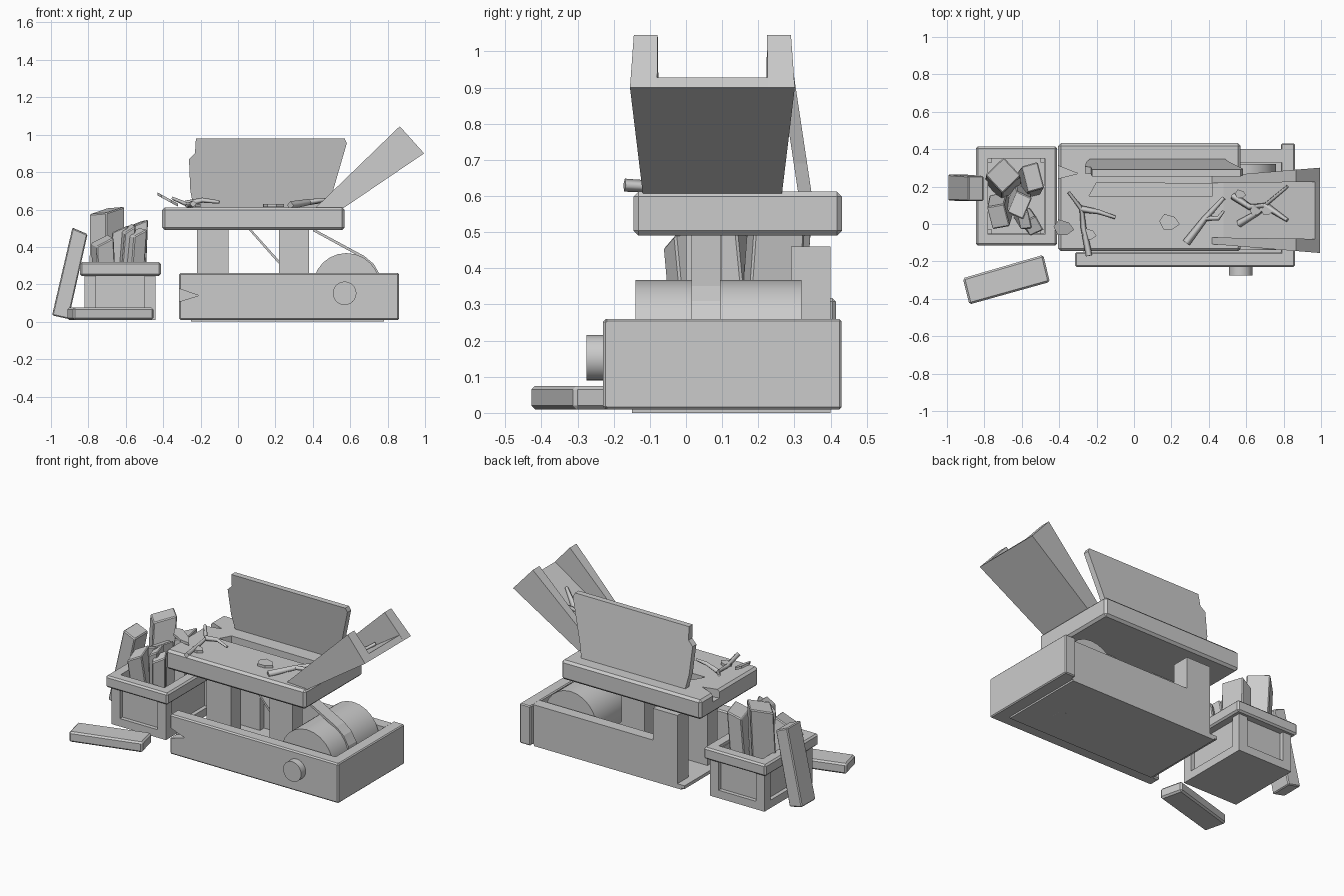
import bpy, bmesh, math
from mathutils import Vector

if "Cube" in bpy.data.objects:
    bpy.data.objects.remove(bpy.data.objects["Cube"])


def mesh_obj(name, verts, faces):
    bm = bmesh.new()
    vs = [bm.verts.new(v) for v in verts]
    for f in faces:
        bm.faces.new([vs[i] for i in f])
    bmesh.ops.recalc_face_normals(bm, faces=bm.faces)
    me = bpy.data.meshes.new(name)
    bm.to_mesh(me)
    bm.free()
    ob = bpy.data.objects.new(name, me)
    bpy.context.collection.objects.link(ob)
    return ob


def loft(name, a, b):
    """Closed solid between two loops with the same number of points."""
    n = len(a)
    faces = [list(range(n)), list(range(n, 2 * n))]
    faces += [[i, (i + 1) % n, n + (i + 1) % n, n + i] for i in range(n)]
    return mesh_obj(name, list(a) + list(b), faces)


def bevel(ob, w):
    m = ob.modifiers.new("bevel", 'BEVEL')
    m.width, m.segments, m.limit_method = w, 1, 'ANGLE'
    return ob


def box(name, x0, x1, y0, y1, z0, z1, bev=0):
    ring = [(x0, y0), (x1, y0), (x1, y1), (x0, y1)]
    ob = loft(name, [(x, y, z0) for x, y in ring], [(x, y, z1) for x, y in ring])
    return bevel(ob, bev) if bev else ob


def prism_y(name, pts, y0, y1):
    return loft(name, [(x, y0, z) for x, z in pts], [(x, y1, z) for x, z in pts])


def prism_z(name, pts, z0, z1):
    return loft(name, [(x, y, z0) for x, y in pts], [(x, y, z1) for x, y in pts])


def cut(ob, cutter):
    m = ob.modifiers.new("cut", 'BOOLEAN')
    m.operation, m.solver, m.object = 'DIFFERENCE', 'EXACT', cutter
    cutter.hide_render = True
    cutter.hide_viewport = True


def log(name, p, q, w, d, spin, slant=0.02):
    """Split log: a block from p to q with a slanted top."""
    p, q = Vector(p), Vector(q)
    axis = (q - p).normalized()
    u = axis.orthogonal() if abs(axis.z) < .5 else Vector((math.cos(spin), math.sin(spin), 0))
    u = (u - axis * u.dot(axis)).normalized()
    v = axis.cross(u)
    sq = [(-1, -1), (1, -1), (1, 1), (-1, 1)]
    a = [p + u * i * w / 2 + v * j * d / 2 for i, j in sq]
    b = [q + u * i * w * .48 + v * j * d * .48 + axis * slant * i for i, j in sq]
    return bevel(loft(name, a, b), .006)


def rod(name, pts, r, tip=.5):
    """Twig: four-sided tapered tube along a path."""
    cu = bpy.data.curves.new(name, 'CURVE')
    cu.dimensions, cu.bevel_depth, cu.bevel_resolution, cu.use_fill_caps = '3D', r, 0, True
    sp = cu.splines.new('POLY')
    sp.points.add(len(pts) - 1)
    for i, p in enumerate(pts):
        sp.points[i].co = (*p, 1)
        sp.points[i].radius = 1 + (tip - 1) * i / (len(pts) - 1)
    ob = bpy.data.objects.new(name, cu)
    bpy.context.collection.objects.link(ob)
    return ob


def drum(name, x, z, r, y0, y1, n):
    pts = [(x + r * math.cos(2 * math.pi * i / n), z + r * math.sin(2 * math.pi * i / n)) for i in range(n)]
    ob = prism_y(name, pts, y0, y1)
    bpy.ops.object.select_all(action='DESELECT')
    bpy.context.view_layer.objects.active = ob
    ob.select_set(True)
    bpy.ops.object.shade_smooth_by_angle(angle=math.radians(40))
    return ob


# Base trough, open at its left end
front = box("base_front_wall", -.315, .86, -.23, -.15, .01, .26, .008)
cut(front, prism_y("front_split_cutter", [(-.34, .185), (-.21, .14), (-.34, .1)], -.3, -.17))
box("base_right_wall", .785, .86, -.225, .43, .01, .26, .006)
box("base_back_wall", -.22, .79, .33, .40, .01, .26)
box("base_floor", -.27, .80, -.16, .40, .01, .03)
box("base_foot", -.25, .78, -.15, .40, 0, .012)

# Supports below the table
box("left_column", -.22, -.05, .0, .10, .02, .50)
box("right_column", .22, .38, .0, .10, .02, .50)
box("back_post", -.22, -.05, .29, .40, .01, .46)

# Drum, axle and belt
drum("drum", .58, .187, .18, -.14, .32, 24)
drum("axle_knob", .57, .152, .063, -.275, -.2, 24)


def belt_path(r):
    arc = [(.58 + r * math.cos(math.radians(a)), .187 + r * math.sin(math.radians(a)))
           for a in range(60, -141, -20)]
    return [(.40, .49 + r - .18)] + arc + [(.06 - (r - .18), .50)]


inner, outer = belt_path(.175), belt_path(.19)
n = len(inner)
vs = [(x, y, z) for y in (.015, .095) for x, z in inner + outer]
faces = []
for i in range(n - 1):
    faces += [[i, i + 1, n + i + 1, n + i], [2 * n + i, 2 * n + i + 1, 3 * n + i + 1, 3 * n + i],
              [i, i + 1, 2 * n + i + 1, 2 * n + i], [n + i, n + i + 1, 3 * n + i + 1, 3 * n + i]]
faces += [[i, n + i, 3 * n + i, 2 * n + i] for i in (0, n - 1)]
mesh_obj("drive_belt", vs, faces)

# Table with slot and split
table = box("table", -.405, .57, -.145, .432, .49, .612, .014)
cut(table, prism_z("slot_cutter", [(-.24, .15), (.42, .15), (.42, .215), (-.2, .222)], .53, .7))
cut(table, prism_z("table_split_cutter", [(-.44, .325), (-.30, .27), (-.44, .235)], .56, .7))

# Upright broken blade board, leaning forward
board = [(-.235, .60), (.485, .60), (.505, .69), (.582, .955), (.57, .98), (-.225, .98),
         (-.23, .90), (-.262, .87), (-.255, .70)]
lean = lambda z: -.15 * (z - .61)
loft("blade_board", [(x, .31 + lean(z), z) for x, z in board], [(x, .347 + lean(z), z) for x, z in board])

# Feed chute: flaring side walls and floor
flare = lambda x: max(0, (x - .41) / .585)
side = [(.41, .605), (.56, .605), (.995, .90), (.865, 1.045)]
for s, name in ((-1, "chute_front_wall"), (1, "chute_back_wall")):
    loft(name, [(x, .073 + s * (.18 + .048 * flare(x)), z) for x, z in side],
         [(x, .073 + s * (.145 + .008 * flare(x)), z) for x, z in side])
floor = [(.46, .60), (.56, .605), (.995, .90), (.968, .928)]
loft("chute_floor", [(x, .073 - .15 - .01 * flare(x), z) for x, z in floor],
     [(x, .073 + .15 + .01 * flare(x), z) for x, z in floor])

# Crate: posts, rails, recessed panels, rim
X0, X1, Y0, Y1 = -.82, -.44, -.09, .39
for i, x in enumerate((X0, X1 - .06)):
    for j, y in enumerate((Y0, Y1 - .06)):
        box(f"crate_post_{i}{j}", x, x + .06, y, y + .06, .01, .25)
box("crate_floor", X0, X1, Y0, Y1, .01, .06)
for i, (x, y0) in enumerate(((X0 + .025, Y0), (X1 - .04, Y0))):
    box(f"crate_side_panel_{i}", x, x + .015, Y0 + .03, Y1 - .03, .03, .30)
for i, y in enumerate((Y0 + .025, Y1 - .04)):
    box(f"crate_end_panel_{i}", X0 + .03, X1 - .03, y, y + .015, .03, .30)
rim = box("crate_rim", -.845, -.412, -.115, .415, .245, .318, .01)
cut(rim, box("rim_cutter", -.78, -.475, -.055, .35, .2, .4))

# Logs standing in the crate: base, top, width, depth, spin
logs = [((-.70, .22, .07), (-.70, .26, .595), .14, .14, .75), ((-.56, .22, .07), (-.54, .25, .525), .09, .15, .25),
        ((-.62, .14, .07), (-.61, .10, .50), .09, .13, -.4), ((-.71, .10, .07), (-.725, .04, .435), .10, .13, .25),
        ((-.57, .03, .07), (-.54, -.01, .48), .08, .09, .5), ((-.62, .08, .07), (-.585, .02, .50), .06, .10, .2)]
for i, (p, q, w, d, s) in enumerate(logs):
    log(f"crate_log_{i}", p, q, w, d, s)

# Leaning log and fallen log
log("leaning_log", (-.95, .195, .025), (-.845, .19, .485), .09, .14, 0, -.008)
prof = [(-.915, -.29), (-.485, -.165), (-.45, -.31), (-.88, -.43)]
fallen = prism_z("fallen_log", prof, .01, .075)
bevel(fallen, .01)

# Twigs on the table and in the chute
Z = .622
rod("twig_left", [(-.24, -.17, .63), (-.27, -.02, Z), (-.28, .08, .63), (-.35, .17, .66)], .018)
rod("twig_left_branch", [(-.28, .08, .63), (-.19, .065, .65), (-.10, .035, .64)], .018)
rod("twig_right", [(.28, -.10, Z), (.38, .03, .64), (.48, .14, .65)], .022)
rod("twig_right_branch", [(.38, .03, .64), (.45, .03, .65), (.48, .07, .65)], .015)
cz = lambda x: .928 + (x - .968) * .667 + .015
for i, path in enumerate(([(.53, .15), (.62, .09), (.70, .10), (.82, .20)], [(.56, 0), (.66, .06), (.72, .10)],
                          [(.70, .10), (.76, .06), (.82, .02)])):
    rod(f"chute_twig_{i}", [(x, y, cz(x)) for x, y in path], .02)


# Loose chips and curled leaves
def chip(name, x, y, z, r, tilt=0):
    ring = [(-1, .1), (-.5, .8), (.5, .5), (1, -.2), (.3, -.7), (-.6, -.7)]
    low = [(x + r * a, y + r * b, z + tilt * a) for a, b in ring]
    loft(name, low, [(a, b, c + .016) for a, b, c in low])


for i, c in enumerate([(-.375, -.02, .645, .055, -.03), (-.24, -.055, .613, .04), (.19, .01, .613, .055),
                       (.57, .16, cz(.57), .03, .02), (.65, .07, cz(.65), .03, .02), (.71, .07, cz(.71), .03, .02)]):
    chip(f"wood_chip_{i}", *c)
